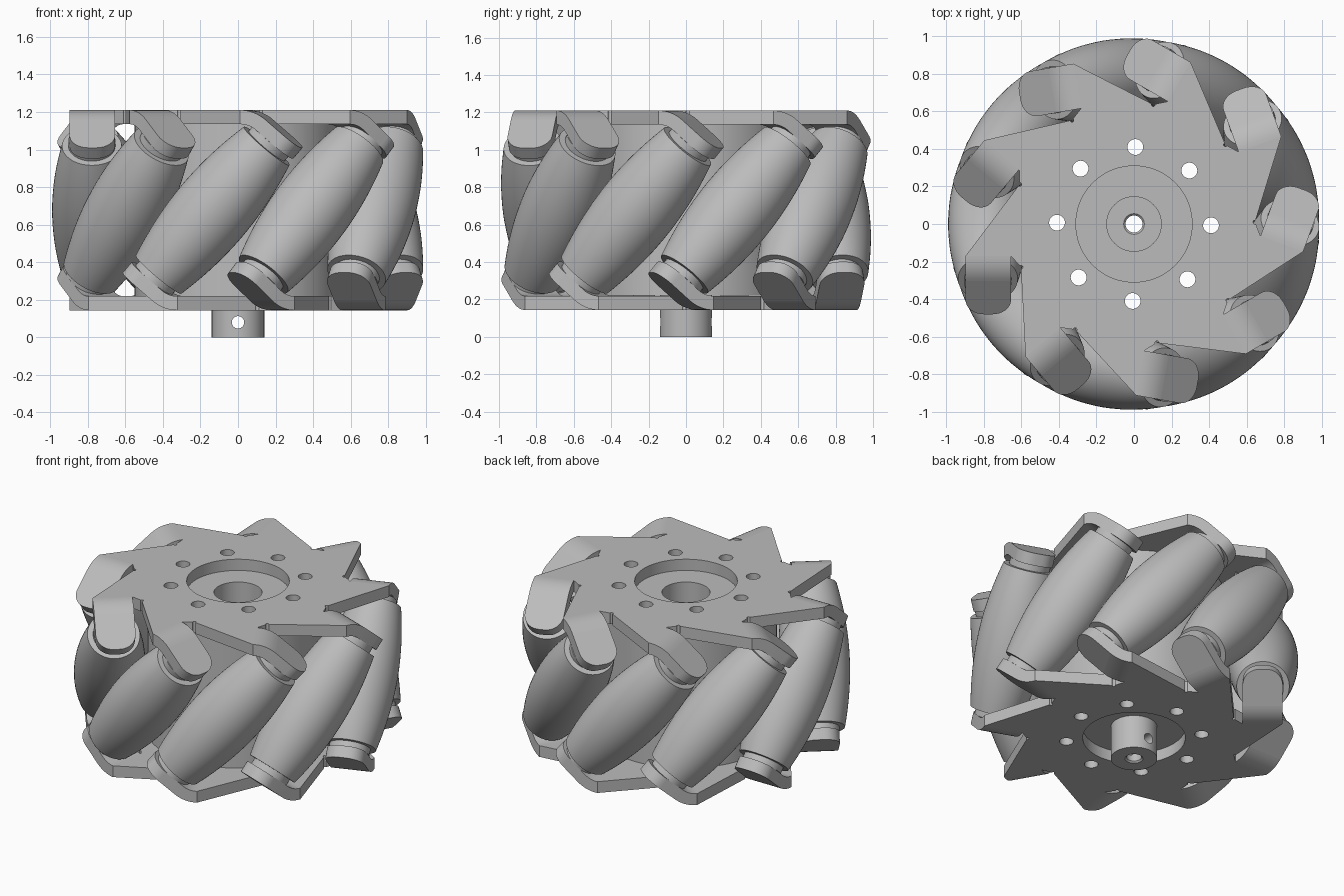
import bpy, bmesh, math
from mathutils import Matrix, Vector

if "Cube" in bpy.data.objects:
    bpy.data.objects.remove(bpy.data.objects["Cube"], do_unlink=True)

COUNT = 9                 # rollers round the wheel
STEP = math.tau / COUNT
START = math.radians(20)
MID = 0.677               # height of the wheel's mid plane
RC = 0.778                # radius of the roller centres
RIM = 0.99                # effective wheel radius
LEAN = math.radians(40.5)  # roller lean from upright
SIN, COS = math.sin(LEAN), math.cos(LEAN)
TILT = Matrix.Rotation(-LEAN, 4, 'X')
FLIP = Matrix.Rotation(math.pi, 4, 'X')
LIFT = Matrix.Translation((0, 0, MID))

metal = bpy.data.materials.new("mid grey")
metal.use_nodes = True
GREY = (0.5, 0.5, 0.5, 1)
metal.diffuse_color = GREY
metal.node_tree.nodes["Principled BSDF"].inputs["Base Color"].default_value = GREY


def turn(i):
    return Matrix.Rotation(START + i * STEP, 4, 'Z')


def to_mesh(bm, name):
    bmesh.ops.recalc_face_normals(bm, faces=bm.faces)
    mesh = bpy.data.meshes.new(name)
    bm.to_mesh(mesh)
    bm.free()
    mesh.materials.append(metal)
    return mesh


def place(name, mesh, matrix=None):
    ob = bpy.data.objects.new(name, mesh)
    bpy.context.collection.objects.link(ob)
    if matrix is not None:
        ob.matrix_world = matrix
    return ob


def smooth(ob):
    bpy.ops.object.select_all(action='DESELECT')
    ob.select_set(True)
    bpy.context.view_layer.objects.active = ob
    bpy.ops.object.shade_smooth_by_angle(angle=math.radians(30))


def prism(name, low, high):
    """Solid between two matching outlines."""
    bm = bmesh.new()
    a = [bm.verts.new(p) for p in low]
    b = [bm.verts.new(p) for p in high]
    bm.faces.new(a)
    bm.faces.new(b)
    for i in range(len(a)):
        j = (i + 1) % len(a)
        bm.faces.new((a[i], a[j], b[j], b[i]))
    return to_mesh(bm, name)


def lathe(name, profile, closed=False, sides=64):
    """Spin (radius, height) points about z."""
    bm = bmesh.new()
    rings = []
    for k in range(sides):
        a = k * math.tau / sides
        rings.append([bm.verts.new((r * math.cos(a), r * math.sin(a), z))
                      for r, z in profile])
    n = len(profile)
    for k in range(sides):
        p, q = rings[k], rings[(k + 1) % sides]
        for i in range(n if closed else n - 1):
            j = (i + 1) % n
            bm.faces.new((p[i], q[i], q[j], p[j]))
    if not closed:
        bm.faces.new([ring[0] for ring in rings])
        bm.faces.new([ring[-1] for ring in rings])
    return to_mesh(bm, name)


def cut(ob, rods):
    """Drill rods given as (radius, matrix) out of an object."""
    bm = bmesh.new()
    for radius, matrix in rods:
        bmesh.ops.create_cone(bm, cap_ends=True, segments=40, radius1=radius,
                              radius2=radius, depth=3, matrix=matrix)
    cutter = place("cutter", to_mesh(bm, "cutter"))
    cutter.hide_render = True
    mod = ob.modifiers.new("holes", 'BOOLEAN')
    mod.operation = 'DIFFERENCE'
    mod.solver = 'EXACT'
    mod.object = cutter
    bpy.ops.object.select_all(action='DESELECT')
    ob.select_set(True)
    bpy.context.view_layer.objects.active = ob
    bpy.ops.object.modifier_apply(modifier=mod.name)
    bpy.data.objects.remove(cutter, do_unlink=True)


# Bolt holes shared by the plates and the drum
bolts = []
for k in range(8):
    a = math.radians(45 * k - 1)
    bolts.append((0.042, Matrix.Translation((0.41 * math.cos(a), 0.41 * math.sin(a), MID))))

# Drum with stepped bore and a short cross-drilled hub below it
drum = place("drum_and_hub", lathe("drum_and_hub", [
    (0.045, 0.01), (0.055, 0), (0.14, 0), (0.14, 0.22), (0.55, 0.22), (0.55, 1.135),
    (0.145, 1.135), (0.145, 0.3), (0.055, 0.3), (0.045, 0.29)], closed=True))
cross = Matrix.Translation((0, 0, 0.08)) @ Matrix.Rotation(math.pi / 2, 4, 'X')
cut(drum, bolts + [(0.033, cross)])
smooth(drum)

# Sheet metal sizes: the bend follows from where plate and tab planes meet
INNER, OUTER = 0.655, 0.897
LOW, HIGH = 0.458, 0.533      # plate faces above the mid plane
THICK = HIGH - LOW
TAB = 0.49                    # tab's near face along the roller axle
CURVE = 0.13                  # inside radius of the bend
CORNER = (TAB - LOW * COS) / SIN
TANGENT = CURVE * math.tan(LEAN / 2)
BEND = CORNER - TANGENT
TAB_START = CORNER * COS - LOW * SIN + TANGENT
SLOT = Vector((0.609, -0.211, 0))


# Side plates: saw-tooth outlines ending where the tabs start to bend
def plate(name, flip):
    side = FLIP if flip else Matrix.Identity(4)
    order = range(COUNT - 1, -1, -1) if flip else range(COUNT)
    tooth = [SLOT.xy, (OUTER, BEND), (INNER, BEND)]
    outlines = [[LIFT @ turn(i) @ side @ Vector((p[0], p[1], z))
                 for i in order for p in tooth] for z in (LOW, HIGH)]
    ob = place(name, prism(name, *outlines))
    reliefs = [(0.01, Matrix.Translation(LIFT @ turn(i) @ side @ SLOT)) for i in range(COUNT)]
    cut(ob, bolts + [(0.31, LIFT)] + reliefs)
    smooth(ob)


plate("top_plate", False)
plate("bottom_plate", True)


# Rounded bend joining each plate tooth to its tab
def bend_section(r):
    pts = []
    for radius, steps in ((CURVE, range(9)), (CURVE + THICK, range(8, -1, -1))):
        for k in steps:
            a = LEAN * k / 8
            pts.append((r, BEND + radius * math.sin(a), LOW - CURVE + radius * math.cos(a)))
    return pts


bend_mesh = prism("tab_bend", bend_section(INNER), bend_section(OUTER))


# Bent tab: rounded tongue square to the roller axle
def tongue(s):
    tip, rad = 0.15, 0.1
    pts = [(INNER, TAB_START, s), (OUTER, TAB_START, s)]
    for cx, first in ((OUTER - rad, 0), (INNER + rad, 90)):
        for k in range(9):
            a = math.radians(first + k * 11.25)
            pts.append((cx + rad * math.cos(a), tip - rad + rad * math.sin(a), s))
    return pts


tab_mesh = prism("roller_tab", tongue(TAB), tongue(TAB + THICK))

# Barrel roller whose outline follows the wheel rim
HALF = 0.45
barrel = []
for k in range(25):
    s = -HALF + 2 * HALF * k / 24
    barrel.append((RIM - math.hypot(RC, s * SIN), s))
roller_mesh = lathe("roller", barrel, sides=56)
axle_mesh = lathe("axle", [(0.125, -TAB), (0.125, TAB)], sides=40)

for i in range(COUNT):
    base = LIFT @ turn(i)
    axis = base @ Matrix.Translation((RC, 0, 0)) @ TILT
    parts = [place(f"roller_{i + 1}", roller_mesh, axis),
             place(f"axle_{i + 1}", axle_mesh, axis)]
    for end, side in (("top", base), ("bottom", base @ FLIP)):
        parts.append(place(f"{end}_tab_{i + 1}", tab_mesh, side @ TILT))
        parts.append(place(f"{end}_bend_{i + 1}", bend_mesh, side))
    if i == 0:
        for ob in parts[:4]:
            smooth(ob)
